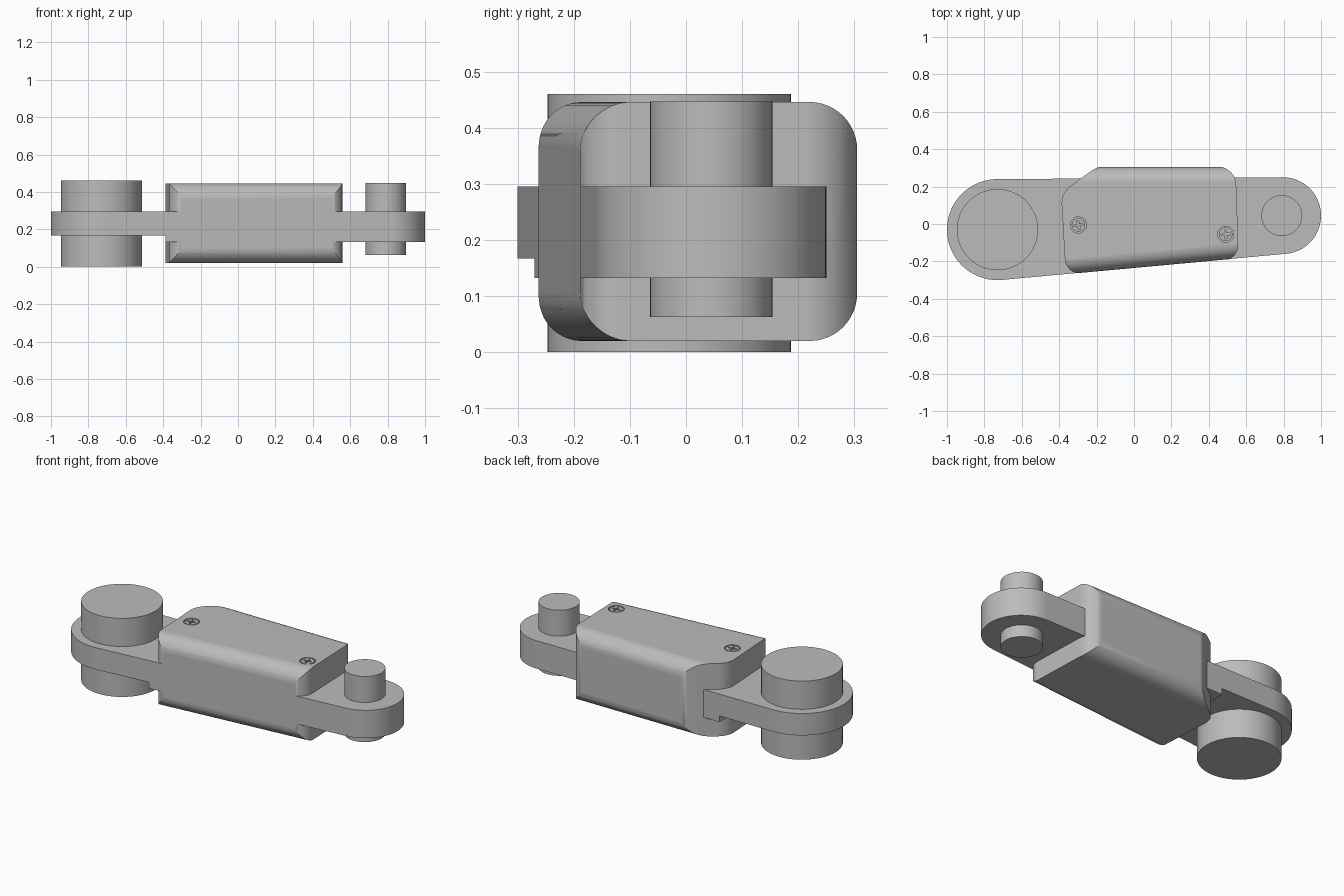
import bpy, bmesh, math
from mathutils import Vector

cube = bpy.data.objects.get("Cube")
if cube:
    bpy.data.objects.remove(cube, do_unlink=True)

grey = bpy.data.materials.new("grey")
grey.use_nodes = True
grey.diffuse_color = (0.5, 0.5, 0.5, 1)
grey.node_tree.nodes["Principled BSDF"].inputs["Base Color"].default_value = (0.5, 0.5, 0.5, 1)


def to_object(name, bm):
    bmesh.ops.recalc_face_normals(bm, faces=bm.faces)
    mesh = bpy.data.meshes.new(name)
    bm.to_mesh(mesh)
    bm.free()
    mesh.materials.append(grey)
    obj = bpy.data.objects.new(name, mesh)
    bpy.context.collection.objects.link(obj)
    return obj


def loft(name, ring_a, ring_b):
    """Closed solid between two matching rings of 3D points."""
    bm = bmesh.new()
    a = [bm.verts.new(p) for p in ring_a]
    b = [bm.verts.new(p) for p in ring_b]
    bm.faces.new(a)
    bm.faces.new(b)
    for i in range(len(a)):
        j = (i + 1) % len(a)
        bm.faces.new((a[i], a[j], b[j], b[i]))
    return to_object(name, bm)


def prism(name, outline, z0, z1):
    return loft(name, [(x, y, z0) for x, y in outline], [(x, y, z1) for x, y in outline])


def circle(center, r, n=64, start=0.0, sweep=math.tau):
    closed = sweep == math.tau
    steps = n if closed else n - 1
    return [(center[0] + r * math.cos(start + sweep * i / steps),
             center[1] + r * math.sin(start + sweep * i / steps)) for i in range(n)]


def rounded(corners, n=12):
    """Polygon of (x, y, radius) corners with true arcs."""
    out = []
    for i, (x, y, r) in enumerate(corners):
        p = Vector((x, y))
        u = (Vector(corners[i - 1][:2]) - p).normalized()
        v = (Vector(corners[(i + 1) % len(corners)][:2]) - p).normalized()
        half = u.angle(v) / 2
        c = p + (u + v).normalized() * r / math.sin(half)
        a, b = (p + d * r / math.tan(half) - c for d in (u, v))
        w = a.angle(b)
        out += [tuple(c + (a * math.sin((1 - k / n) * w) + b * math.sin(k / n * w)) / math.sin(w))
                for k in range(n + 1)]
    return out


def activate(obj):
    bpy.ops.object.select_all(action="DESELECT")
    obj.select_set(True)
    bpy.context.view_layer.objects.active = obj


def boolean(obj, cutter, operation):
    mod = obj.modifiers.new("cut", "BOOLEAN")
    mod.operation, mod.solver, mod.object = operation, "EXACT", cutter
    activate(obj)
    bpy.ops.object.modifier_apply(modifier=mod.name)
    bpy.data.objects.remove(cutter, do_unlink=True)


def smooth(obj):
    activate(obj)
    bpy.ops.object.shade_smooth_by_angle(angle=math.radians(30))
    mod = obj.modifiers.new("flat_faces", "WEIGHTED_NORMAL")
    mod.keep_sharp = True


# Link arm: outline around two circles joined by tangents, thicker right of the split
BIG, SMALL = Vector((-0.73, -0.03)), Vector((0.795, 0.045))
R_BIG, R_SMALL, SPLIT = 0.27, 0.205, -0.388
axis = SMALL - BIG
phi = math.atan2(axis.y, axis.x)
tan = math.acos((R_BIG - R_SMALL) / axis.length)
left_arc = circle(BIG, R_BIG, 48, phi + tan, math.tau - 2 * tan)
right_arc = circle(SMALL, R_SMALL, 48, phi - tan, 2 * tan)


def at_split(p, q):
    k = (SPLIT - p[0]) / (q[0] - p[0])
    return (SPLIT, p[1] + k * (q[1] - p[1]))


low = at_split(left_arc[-1], right_arc[0])
high = at_split(left_arc[0], right_arc[-1])
smooth(prism("thin_arm", left_arc + [low, high], 0.167, 0.295))
smooth(prism("thick_arm", right_arc + [high, low], 0.132, 0.295))

# Pins through both ends
smooth(prism("large_pin", circle(BIG, 0.217), 0, 0.46))
smooth(prism("small_pin", circle((0.79, 0.045), 0.109), 0.063, 0.447))

# Housing: rounded plan outline intersected with a rounded section
BOTTOM, TOP, BACK, FILLET = 0.02, 0.446, 0.305, 0.085
housing = prism("housing", rounded([
    (-0.39, 0.165, 0.11), (-0.365, -0.271, 0.08), (0.56, -0.186, 0.08),
    (0.543, 0.307, 0.1), (-0.198, 0.307, 0.12)]), -0.1, 0.6)


def section(x):
    front = low[1] - 0.001 + (x - SPLIT) * (right_arc[0][1] - low[1]) / (right_arc[0][0] - SPLIT)
    return [(x, y, z) for y, z in rounded([
        (front, BOTTOM, FILLET), (BACK, BOTTOM, FILLET),
        (BACK, TOP, FILLET), (front, TOP, FILLET)])]


boolean(housing, loft("section_cutter", section(-0.6), section(0.8)), "INTERSECT")

# Cross-head screws sunk into the housing top
W, L = 0.005, 0.024
cross = [(W, W), (W, L), (-W, L), (-W, W), (-L, W), (-L, -W),
         (-W, -W), (-W, -L), (W, -L), (W, -W), (L, -W), (L, W)]
for name, sx, sy, turn in (("right_screw", -0.297, -0.005, 0.2), ("left_screw", 0.49, -0.055, 0.1)):
    boolean(housing, prism("hole", circle((sx, sy), 0.043, 32), TOP - 0.012, TOP + 0.1), "DIFFERENCE")
    head = prism(name, circle((sx, sy), 0.036, 32), TOP - 0.02, TOP - 0.001)
    c, s = math.cos(turn), math.sin(turn)
    slot = [(sx + c * x - s * y, sy + s * x + c * y) for x, y in cross]
    boolean(head, prism("slot", slot, TOP - 0.012, TOP + 0.1), "DIFFERENCE")
    smooth(head)
smooth(housing)
